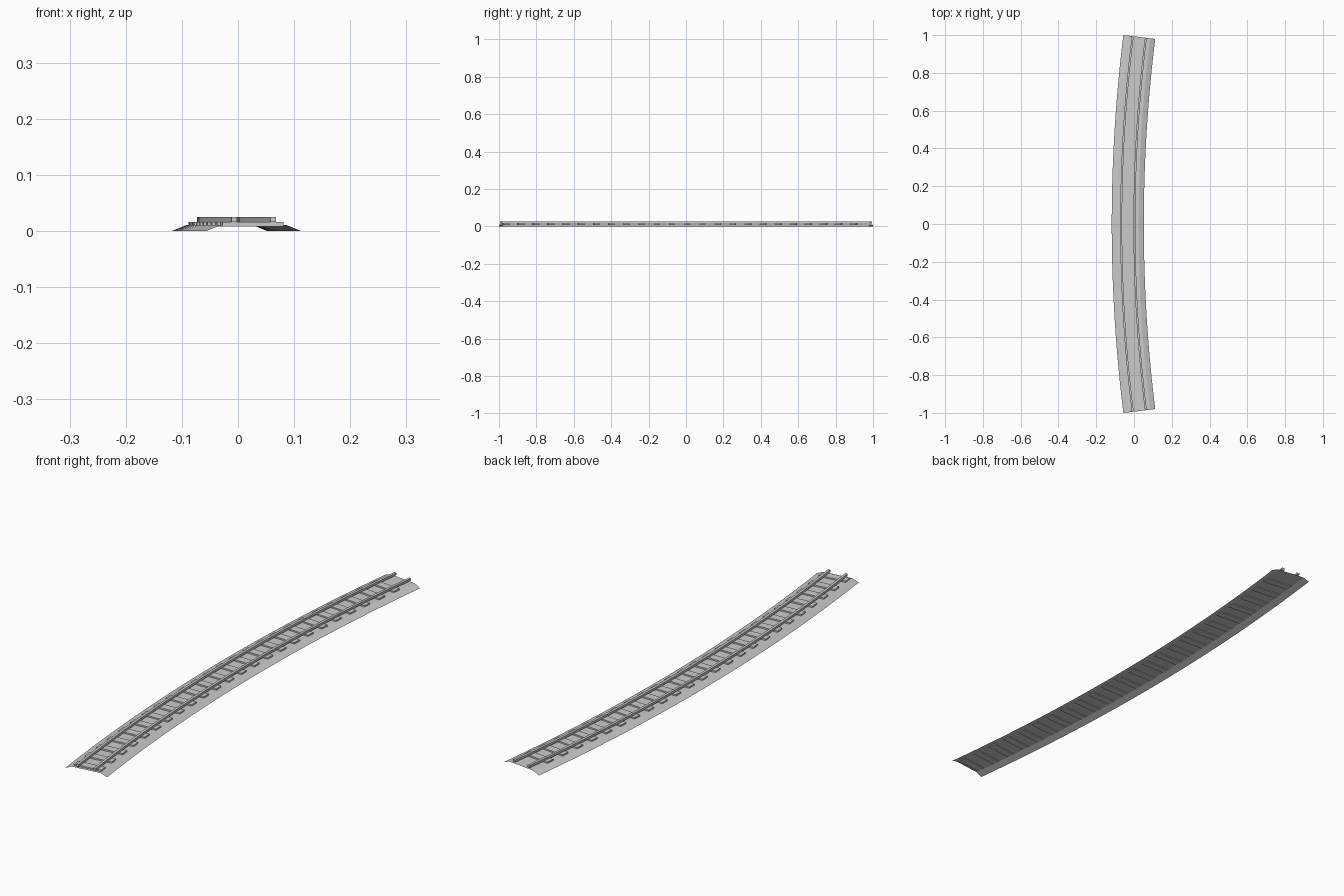
import bpy, bmesh, math

if "Cube" in bpy.data.objects:
    bpy.data.objects.remove(bpy.data.objects["Cube"])

# Track centreline: arc bulging towards -x
SAG = 0.061
HALF = 0.99
R = (HALF ** 2 + SAG ** 2) / (2 * SAG)
X_MID = -0.033
A_END = math.asin(HALF / R)

grey = bpy.data.materials.new("track grey")
grey.diffuse_color = (0.6, 0.6, 0.6, 1)
grey.use_nodes = True
grey.node_tree.nodes["Principled BSDF"].inputs["Base Color"].default_value = grey.diffuse_color


def on_arc(a, offset, z, along=0.0):
    """Point at arc angle a, moved sideways by offset and along the tangent."""
    r = R - offset
    return (X_MID + R - r * math.cos(a) + along * math.sin(a),
            r * math.sin(a) + along * math.cos(a), z)


def finish(bm, name):
    me = bpy.data.meshes.new(name)
    bm.to_mesh(me)
    bm.free()
    me.materials.append(grey)
    ob = bpy.data.objects.new(name, me)
    bpy.context.collection.objects.link(ob)
    return ob


def sweep(name, profile, closed, steps=32):
    """Sweep a (sideways, z) profile along the arc."""
    bm = bmesh.new()
    rings = []
    for i in range(steps + 1):
        a = -A_END + 2 * A_END * i / steps
        rings.append([bm.verts.new(on_arc(a, o, z)) for o, z in profile])
    n = len(profile)
    for r0, r1 in zip(rings, rings[1:]):
        for j in range(n if closed else n - 1):
            k = (j + 1) % n
            bm.faces.new((r0[j], r0[k], r1[k], r1[j]))
    if closed:
        bm.faces.new(rings[0][::-1])
        bm.faces.new(rings[-1])
        bmesh.ops.recalc_face_normals(bm, faces=bm.faces)
    return finish(bm, name)


# Ballast bed: open shell with sloped shoulders
sweep("ballast_bed", [(-0.085, 0), (-0.058, 0.011), (0.058, 0.011), (0.085, 0)], False)

# Rails
for name, c in (("left_rail", -0.035), ("right_rail", 0.035)):
    sweep(name, [(c - 0.005, 0.016), (c + 0.005, 0.016),
                 (c + 0.005, 0.025), (c - 0.005, 0.025)], True)

# Sleepers
bm = bmesh.new()
COUNT = 24
for i in range(COUNT):
    a = (-0.965 + 0.081 * i) / R
    vs = [bm.verts.new(on_arc(a, o, z, t))
          for z in (0.008, 0.0165)
          for o, t in ((-0.055, -0.016), (0.055, -0.016), (0.055, 0.016), (-0.055, 0.016))]
    bm.faces.new(vs[3::-1])
    bm.faces.new(vs[4:])
    for j in range(4):
        k = (j + 1) % 4
        bm.faces.new((vs[j], vs[k], vs[k + 4], vs[j + 4]))
bmesh.ops.recalc_face_normals(bm, faces=bm.faces)
finish(bm, "sleepers")
